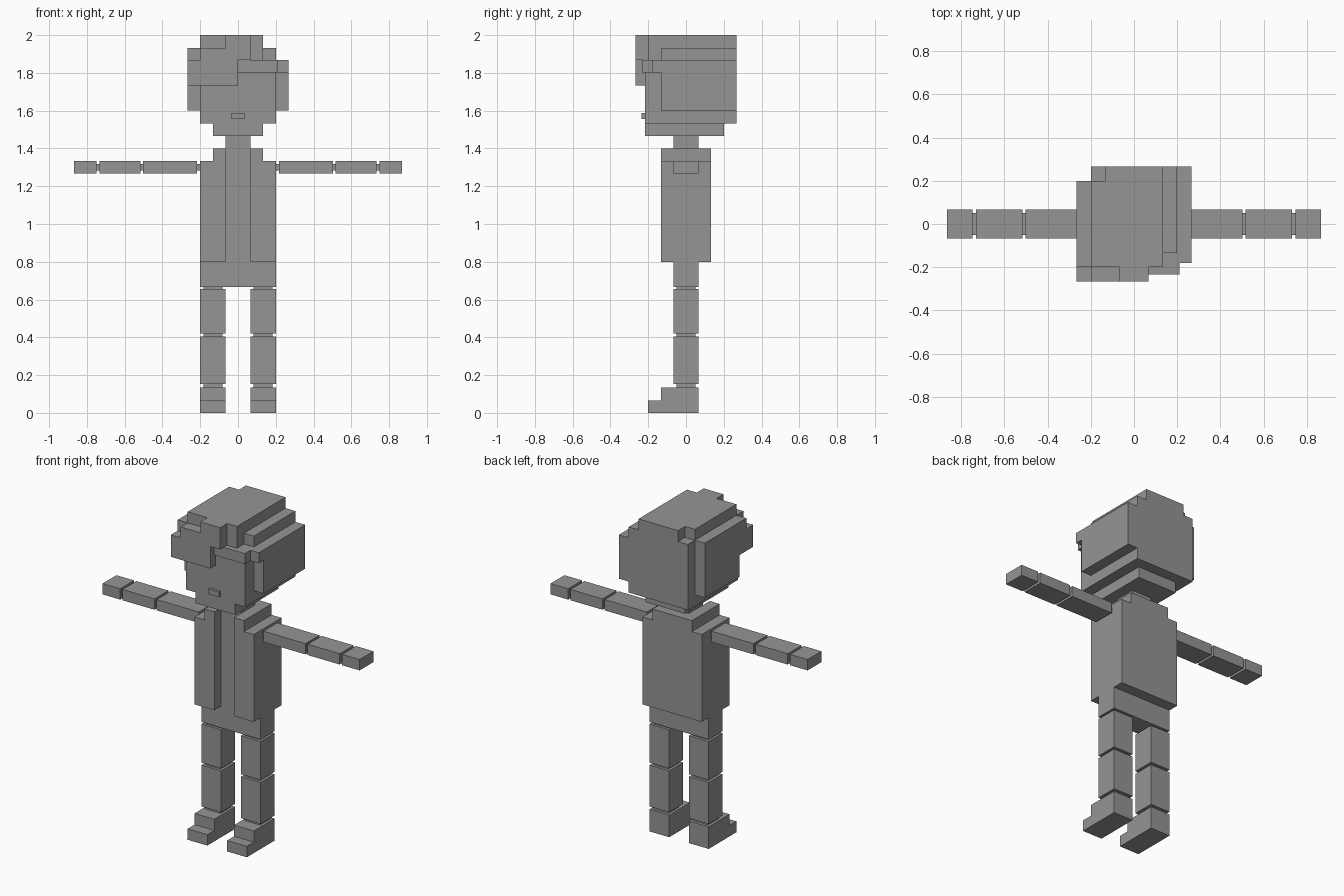
import bpy
import bmesh

if "Cube" in bpy.data.objects:
    bpy.data.objects.remove(bpy.data.objects["Cube"])

grey = bpy.data.materials.new("mid grey")
grey.diffuse_color = (0.3, 0.3, 0.3, 1)
grey.use_nodes = True
grey.node_tree.nodes["Principled BSDF"].inputs["Base Color"].default_value = grey.diffuse_color


def blocks(name, boxes):
    """One object made of boxes given as (x0, x1, y0, y1, z0, z1)."""
    bm = bmesh.new()
    for x0, x1, y0, y1, z0, z1 in boxes:
        verts = bmesh.ops.create_cube(bm, size=1)["verts"]
        for v in verts:
            v.co = ((x0 + x1) / 2 + v.co.x * (x1 - x0),
                    (y0 + y1) / 2 + v.co.y * (y1 - y0),
                    (z0 + z1) / 2 + v.co.z * (z1 - z0))
    mesh = bpy.data.meshes.new(name)
    bm.to_mesh(mesh)
    bm.free()
    mesh.materials.append(grey)
    obj = bpy.data.objects.new(name, mesh)
    bpy.context.collection.objects.link(obj)
    return obj


def pair(name, boxes):
    """Matching left and right parts."""
    blocks(name + "_right", boxes)
    blocks(name + "_left", [(-b[1], -b[0]) + b[2:] for b in boxes])


U = 1 / 15  # size of one block
W, D = 2 * U, 3 * U

# Legs and feet, joined by thin pegs
pair("upper_leg", [(U, D, -U, U, 0.42, 0.655)])
pair("lower_leg", [(U, D, -U, U, 0.152, 0.405)])
pair("foot", [(U, D, -W, U, 0, 0.135), (U, D, -D, -W, 0, U)])
pair("leg_joint", [(0.083, 0.183, -0.05, 0.05, a, b)
                   for a, b in ((0.135, 0.152), (0.405, 0.42), (0.655, 0.667))])

# Pelvis, chest and open jacket
blocks("pelvis", [(-D, D, -U, U, 0.667, 0.8)])
blocks("jacket_back", [(-D, D, -U, W, 0.8, 1.333), (-W, W, -U, W, 1.333, 1.4)])
pair("jacket_front", [(U, D, -W, -U, 0.8, 1.333), (U, W, -W, -U, 1.333, 1.4)])
blocks("neck", [(-U, U, -U, U, 1.4, 1.467)])

# Arms and hands, joined by thin pegs
pair("upper_arm", [(0.218, 0.502, -U, U, 1.267, 1.333)])
pair("forearm", [(0.517, 0.733, -U, U, 1.267, 1.333)])
pair("hand", [(0.748, 0.867, -U, U, 1.267, 1.333)])
pair("arm_joint", [(a, b, -0.05, 0.05, 1.283, 1.317)
                   for a, b in ((0.2, 0.218), (0.502, 0.517), (0.733, 0.748))])

# Head
F, H = -0.217, 4 * U  # face plane and outer hair
blocks("chin", [(-W, W, F, D, 1.467, 1.533)])
blocks("face", [(-D, D, F, -W, 1.533, 1.82)])
blocks("mouth", [(-0.035, 0.035, -0.235, F, 1.555, 1.587)])

# Hair: crown layers, back and sides
blocks("hair_crown", [
    (-D, D, -W, H, 1.533, 1.933),
    (-D, W, -D, D, 1.933, 2.0),
    (-W, W, D, H, 1.933, 2.0),
    (-H, W, -D, -W, 1.867, 1.933),
])
blocks("hair_side_right", [(D, H, -W, H, 1.6, 1.867)])
blocks("hair_side_left", [(-H, -D, -W, D, 1.6, 1.933)])

# Fringe: deep on one side, thin swept band on the other
blocks("fringe_deep", [
    (-H, 0, -H, -W, 1.733, 1.867),
    (-D, U, -H, -D, 1.867, 1.933),
    (-U, U, -H, -D, 1.933, 2.0),
])
blocks("fringe_band", [
    (0, 0.21, -0.233, -W, 1.803, 1.867),
    (0.21, H, -0.18, -W, 1.803, 1.867),
])
